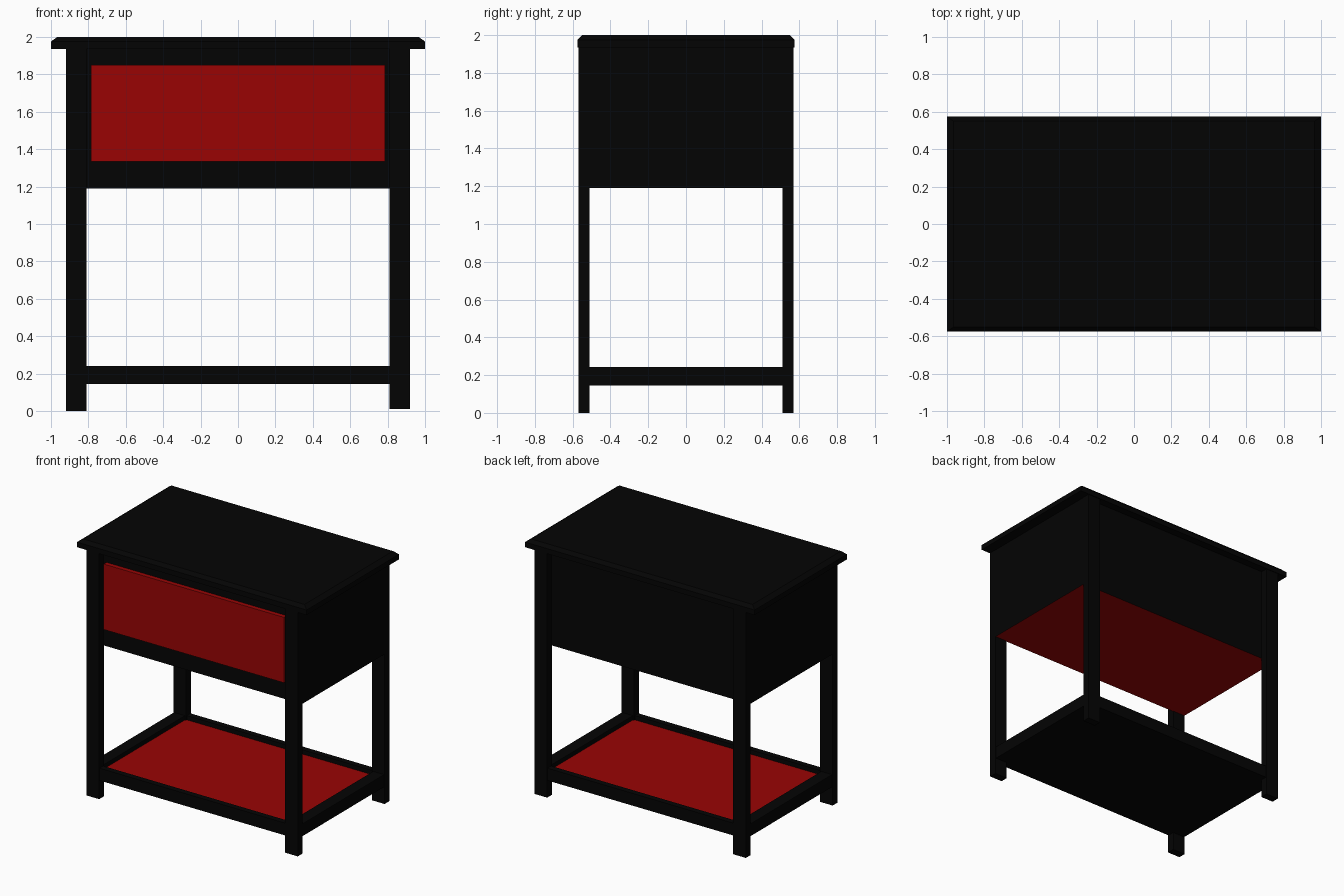
import bpy, bmesh
from mathutils import Vector

if "Cube" in bpy.data.objects:
    bpy.data.objects.remove(bpy.data.objects["Cube"])


def material(name, color):
    m = bpy.data.materials.new(name)
    m.diffuse_color = color
    m.use_nodes = True
    m.node_tree.nodes["Principled BSDF"].inputs["Base Color"].default_value = m.diffuse_color
    return m


BLACK = material("black_paint", (0.0012, 0.0012, 0.0012, 1))
RED = material("red_paint", (0.32, 0.0012, 0.0012, 1))


def box(name, x, y, z, mat=BLACK):
    """Box from (min, max) ranges on each axis."""
    bm = bmesh.new()
    bmesh.ops.create_cube(bm, size=1)
    for v in bm.verts:
        v.co = Vector([r[0] if c < 0 else r[1] for c, r in zip(v.co, (x, y, z))])
    me = bpy.data.meshes.new(name)
    bm.to_mesh(me)
    bm.free()
    me.materials.append(mat)
    ob = bpy.data.objects.new(name, me)
    bpy.context.collection.objects.link(ob)
    return ob


def span(a, b, s):
    return tuple(sorted((a * s, b * s)))


X_IN, X_OUT, Y_IN, Y_OUT = 0.81, 0.92, 0.51, 0.57

# Table top: straight lower edge, chamfered upper edge
box("top_edge", (-1, 1), (-0.575, 0.575), (1.935, 1.975))
bevel = box("top_chamfer", (-1, 1), (-0.575, 0.575), (1.975, 2.0))
for v in bevel.data.vertices:
    if v.co.z > 1.99:
        v.co.x *= 0.965
        v.co.y *= 0.55 / 0.575

# Four legs (the right pair is a touch shorter)
for sx, side, foot in ((-1, "left", 0), (1, "right", 0.012)):
    for sy, end in ((-1, "front"), (1, "back")):
        box(f"{end}_{side}_leg", span(X_IN, X_OUT, sx), span(Y_IN, Y_OUT, sy), (foot, 1.935))

# Cabinet body, set back between the legs, with a red underside
body = box("cabinet_body", (-0.918, 0.918), (-0.515, 0.515), (1.19, 1.935))
body.data.materials.append(RED)
for p in body.data.polygons:
    if p.normal.z < -0.5:
        p.material_index = 1

# Drawer front standing proud of the body
box("drawer_front", (-0.785, 0.785), (-0.55, -0.5), (1.335, 1.85), RED)

# Lower shelf: rails between the legs, black base, red panel
RAIL_Z = (0.145, 0.242)
for s, end in ((-1, "front"), (1, "back")):
    box(f"shelf_{end}_rail", (-X_IN, X_IN), span(0.52, Y_OUT - 0.005, s), RAIL_Z)
for s, side in ((-1, "left"), (1, "right")):
    box(f"shelf_{side}_rail", span(0.82, X_OUT - 0.005, s), (-Y_IN, Y_IN), RAIL_Z)
box("shelf_base", (-0.82, 0.82), (-0.52, 0.52), (0.145, 0.195))
box("shelf_panel", (-0.82, 0.82), (-0.52, 0.52), (0.195, 0.208), RED)
